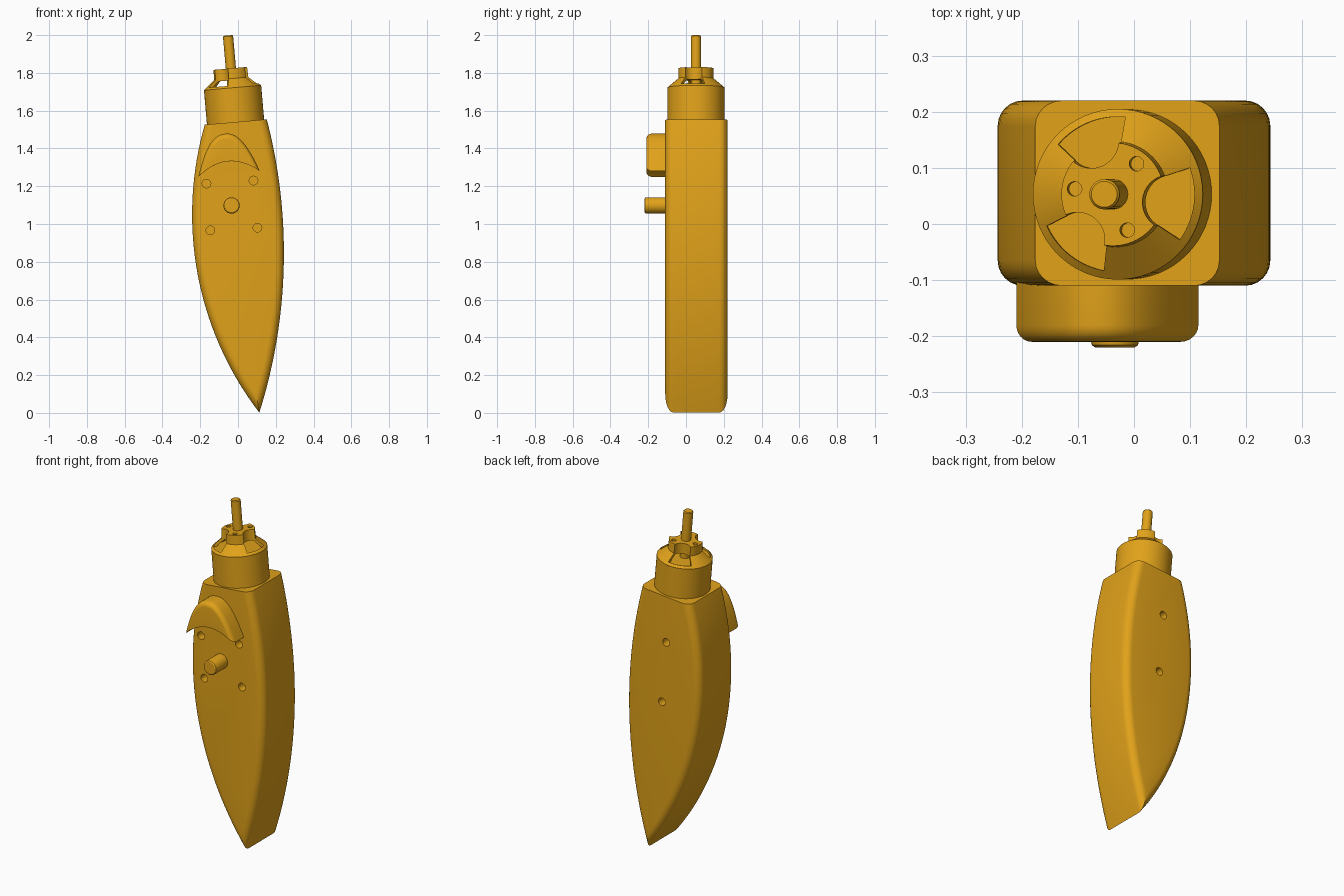
import bpy, bmesh
from math import sin, cos, pi, atan2, radians
from mathutils import Vector, Matrix
from mathutils.geometry import intersect_sphere_sphere_2d

if "Cube" in bpy.data.objects:
    bpy.data.objects.remove(bpy.data.objects["Cube"])

gold = bpy.data.materials.new("gold_paint")
gold.diffuse_color = (0.75, 0.36, 0.01, 1)
gold.use_nodes = True
gold.node_tree.nodes["Principled BSDF"].inputs["Base Color"].default_value = gold.diffuse_color
AXIS = Matrix.Translation((-0.013, 0.053, 1.54)) @ Matrix.Rotation(radians(-5), 4, 'Y')


def loft(bm, loops, mat=Matrix()):
    """Skin a list of equal-length closed loops and cap both ends."""
    rings = [[bm.verts.new(mat @ Vector(p)) for p in lp] for lp in loops]
    n = len(rings[0])
    for a, b in zip(rings, rings[1:]):
        for i in range(n):
            bm.faces.new((a[i], a[(i + 1) % n], b[(i + 1) % n], b[i]))
    bm.faces.new(rings[0][::-1])
    bm.faces.new(rings[-1])


def lathe(bm, profile, mat=Matrix(), n=48):
    loft(bm, [[(r * cos(2 * pi * i / n), r * sin(2 * pi * i / n), h) for i in range(n)]
              for r, h in profile], mat)


def make(name, bm):
    bmesh.ops.recalc_face_normals(bm, faces=bm.faces[:])
    me = bpy.data.meshes.new(name)
    bm.to_mesh(me)
    bm.free()
    ob = bpy.data.objects.new(name, me)
    bpy.context.collection.objects.link(ob)
    me.materials.append(gold)
    return ob


def activate(ob):
    bpy.ops.object.select_all(action='DESELECT')
    ob.select_set(True)
    bpy.context.view_layer.objects.active = ob


def finish(ob, cutter=None):
    activate(ob)
    if cutter:
        cutter.hide_render = True
        m = ob.modifiers.new("cut", 'BOOLEAN')
        m.operation, m.object, m.solver = 'DIFFERENCE', cutter, 'EXACT'
        bpy.ops.object.modifier_apply(modifier=m.name)
        bpy.data.objects.remove(cutter)
    bpy.ops.object.shade_smooth_by_angle(angle=radians(30))


def rounded(y0, r, steps=6):
    """(y, inset) pairs of a rounded front edge starting at y0."""
    return [(y0 + r * (1 - cos(a)), r * (1 - sin(a)))
            for a in (pi / 2 * i / steps for i in range(steps + 1))]


# Body: lens of two arcs with rounded front and back edges, sliced by the tilted top
LC, LR = Vector((1.4797, 1.05)), 1.7227
RC, RR = Vector((-2.567, 0.846)), 2.81


def lens(d, n=44):
    lo, hi = sorted(intersect_sphere_sphere_2d(LC, LR - d, RC, RR - d), key=lambda p: p[1])

    def arc(c, r, p, q):
        full = 2 * pi if c is LC else 0
        a = atan2(p[1] - c[1], p[0] - c[0]) + full
        b = atan2(q[1] - c[1], q[0] - c[0])
        b += 2 * pi if full and b < 0 else 0
        return [(c[0] + r * cos(a + (b - a) * i / n), c[1] + r * sin(a + (b - a) * i / n))
                for i in range(n)]
    return arc(LC, LR - d, lo, hi) + arc(RC, RR - d, hi, lo)


front = rounded(-0.11, 0.045)
layers = front + [(0.11 - y, d) for y, d in reversed(front)]
bm = bmesh.new()
loft(bm, [[(x, y, z) for x, z in lens(d)] for y, d in layers])
bmesh.ops.bisect_plane(bm, geom=bm.verts[:] + bm.edges[:] + bm.faces[:], clear_outer=True,
                       plane_co=AXIS.translation, plane_no=AXIS.col[2].xyz)
bmesh.ops.holes_fill(bm, edges=[e for e in bm.edges if e.is_boundary], sides=0)
body = make("body", bm)

# Screw holes: four in front, two behind
bm = bmesh.new()
for x, z in ((-0.167, 1.214), (0.082, 1.23), (-0.146, 0.966), (0.103, 0.98)):
    lathe(bm, [(0.023, 0), (0.023, 0.07)],
          Matrix.Translation((x, -0.06, z)) @ Matrix.Rotation(pi / 2, 4, 'X'), 24)
for x, z in ((-0.023, 1.267), (0.005, 0.905)):
    lathe(bm, [(0.023, 0), (0.023, 0.07)],
          Matrix.Translation((x, 0.17, z)) @ Matrix.Rotation(-pi / 2, 4, 'X'), 24)
finish(body, make("screw_hole_cutter", bm))

# Front pin
bm = bmesh.new()
lathe(bm, [(0.043, -0.02), (0.043, 0.098), (0.041, 0.106), (0.035, 0.11)],
      Matrix.Translation((-0.034, -0.11, 1.098)) @ Matrix.Rotation(pi / 2, 4, 'X'), 32)
finish(make("front_pin", bm))

# Crescent hood above the pin
def crescent(d, n=40):
    ts = [sin(pi * (i / n - 0.5)) for i in range(n + 1)]
    w = 0.163 - d

    def low(t):
        return 0.067 * (1 - (w * t / 0.163) ** 2)

    def top(t):
        shape = (0.214 * (1 - abs(t) ** 2.3) - 0.067 * (1 - t * t)) / 0.147
        return low(t) + (0.147 - d) * max(shape, 0)
    return [(w * t, top(t)) for t in ts] + [(w * t, low(t)) for t in ts[-2:0:-1]]


bm = bmesh.new()
loft(bm, [[(x, y, z) for x, z in crescent(d)]
          for y, d in rounded(-0.21, 0.03) + [(-0.10, 0)]],
     Matrix.Translation((-0.0475, 0, 1.265)) @ Matrix.Rotation(radians(-5.5), 4, 'Y'))
finish(make("crescent_hood", bm))

# Collar on the tilted axis
bm = bmesh.new()
lathe(bm, [(0.152, -0.012), (0.152, 0.18)], AXIS, 64)
finish(make("collar", bm))

# Conical cap with hub, hollow underneath
bm = bmesh.new()
lathe(bm, [(0.08, 0.222), (0.128, 0.179), (0.1515, 0.179), (0.152, 0.182),
           (0.094, 0.231), (0.092, 0.285)], AXIS, 64)
cap = make("hub_cap", bm)

# Three windows and three small bores through the cap
bm = bmesh.new()
window = [(0.138 * cos(a), 0.138 * sin(a)) for a in (radians(-28 + 4 * i) for i in range(15))]
window += [(0.103 + 0.049 * cos(a), 0.049 * sin(a))
           for a in (radians(110 + 7 * i) for i in range(21))]
for k in range(3):
    turn = AXIS @ Matrix.Rotation(radians(-8 + 120 * k), 4, 'Z')
    loft(bm, [[(x, y, h) for x, y in window] for h in (0.17, 0.32)], turn)
    lathe(bm, [(0.013, 0.25), (0.013, 0.32)],
          turn @ Matrix.Rotation(pi / 3, 4, 'Z') @ Matrix.Translation((0.069, 0, 0)), 20)
finish(cap, make("window_cutter", bm))

# Shaft
bm = bmesh.new()
lathe(bm, [(0.027, 0.17), (0.027, 0.455), (0.023, 0.460)], AXIS, 32)
finish(make("shaft", bm))
